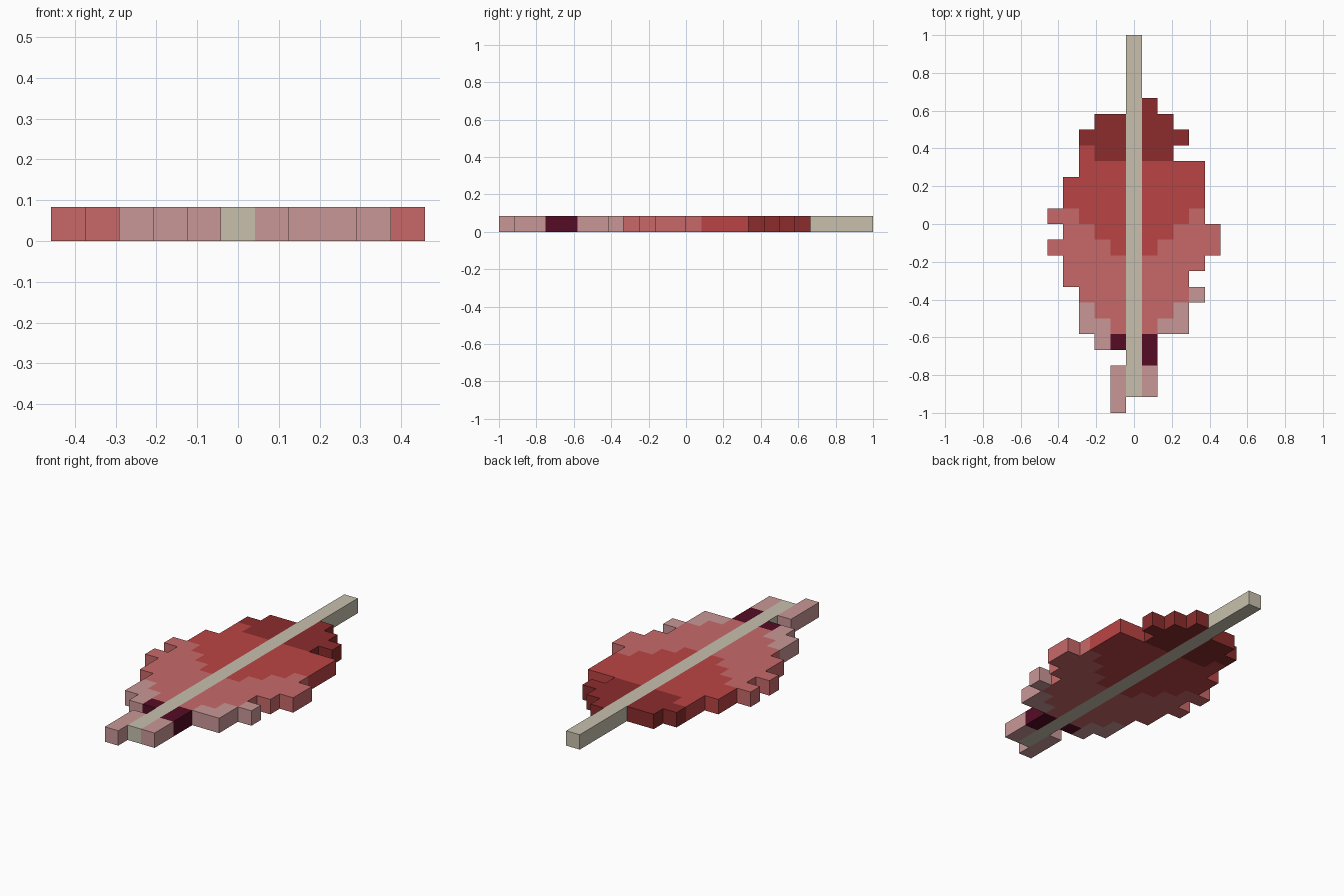
import bpy, bmesh

if "Cube" in bpy.data.objects:
    bpy.data.objects.remove(bpy.data.objects["Cube"])

U = 1 / 12  # size of one block


def material(name, rgb):
    lin = [((c / 255 + 0.055) / 1.055) ** 2.4 for c in rgb]
    m = bpy.data.materials.new(name)
    m.diffuse_color = (*lin, 1)
    m.use_nodes = True
    m.node_tree.nodes["Principled BSDF"].inputs["Base Color"].default_value = m.diffuse_color
    return m


SHAFT = material("bone shaft", (200, 192, 174))
VANE = [material("pale pink", (201, 151, 151)),
        material("dark plum", (85, 12, 36)),
        material("rose", (200, 105, 105)),
        material("red", (187, 68, 68)),
        material("dark red", (140, 44, 44))]


# Colour rule: V-shaped bands running up the feather
def colour(col, row):
    d = abs(col)
    if d == 1 and row in (3, 4):
        return 1
    if row < 3 or d > max(1, row - 4) and row < 8:
        return 0
    if row >= 16 and (col, row) != (-3, 16):
        return 4
    return 3 if row >= 9 + d else 2


def blocks(name, cells, mats, rule):
    bm = bmesh.new()
    for c, r in cells:
        x, y = (c - 0.5) * U, -1 + r * U
        bm.faces.new([bm.verts.new((x + i * U, y + j * U, 0))
                      for i, j in ((0, 0), (1, 0), (1, 1), (0, 1))])
    bmesh.ops.remove_doubles(bm, verts=bm.verts, dist=1e-4)
    ext = bmesh.ops.extrude_face_region(bm, geom=bm.faces[:], use_keep_orig=True)
    top = [g for g in ext["geom"] if isinstance(g, bmesh.types.BMVert)]
    bmesh.ops.translate(bm, verts=top, vec=(0, 0, U))
    bmesh.ops.recalc_face_normals(bm, faces=bm.faces)
    bm.normal_update()
    # every face takes the colour of the block just behind it
    for f in bm.faces:
        p = f.calc_center_median() - f.normal * U * 0.3
        f.material_index = rule(int((p.x / U + 100.5) // 1) - 100,
                                int((p.y + 1) / U))
    me = bpy.data.meshes.new(name)
    bm.to_mesh(me)
    bm.free()
    for m in mats:
        me.materials.append(m)
    bpy.context.collection.objects.link(bpy.data.objects.new(name, me))


# Central shaft
blocks("feather_shaft", [(0, r) for r in range(1, 24)], [SHAFT], lambda c, r: 0)

# Ragged vanes: width in blocks for each row, from the tip upwards
LEFT = [1, 1, 1, 0, 2, 3, 3, 3, 4, 4, 5, 4, 5, 4, 4, 3, 3, 3, 2]
RIGHT = [0, 1, 1, 1, 1, 3, 3, 4, 3, 4, 5, 5, 4, 4, 4, 4, 2, 3, 2, 1]
for name, side, widths in (("left_vane", -1, LEFT), ("right_vane", 1, RIGHT)):
    cells = [(side * d, r) for r, w in enumerate(widths) for d in range(1, w + 1)]
    blocks(name, cells, VANE, colour)
